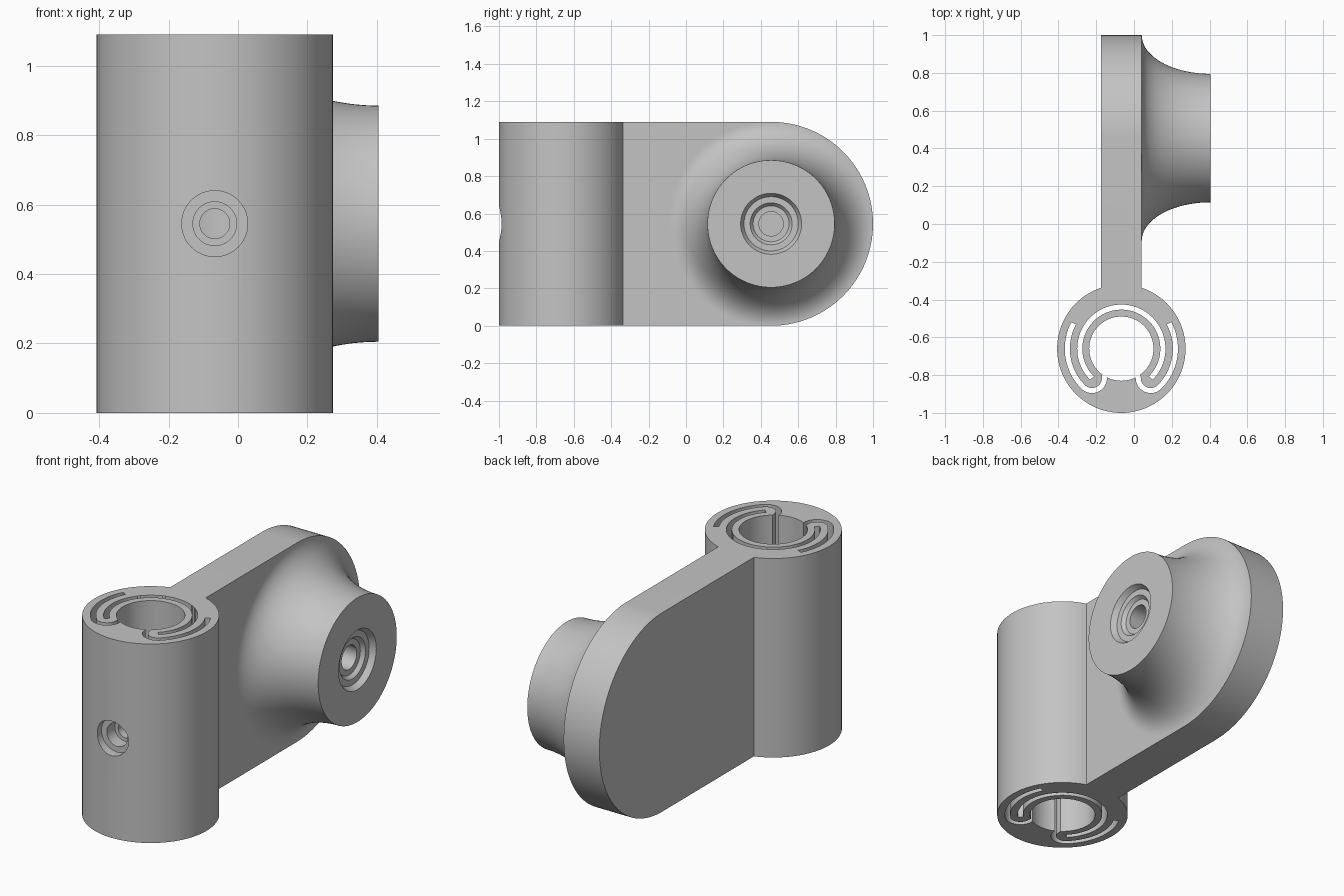
import bpy, bmesh, math
from mathutils import Matrix, Vector

if "Cube" in bpy.data.objects:
    bpy.data.objects.remove(bpy.data.objects["Cube"])

HUB = Vector((-0.067, -0.66))     # hub axis
HEIGHT = 1.09
MID = HEIGHT / 2
BOSS_Y = 0.455                    # boss axis
ARM_BACK, ARM_FACE, BOSS_END = -0.175, 0.041, 0.405

grey = bpy.data.materials.new("plain grey")
grey.use_nodes = True
grey.diffuse_color = (0.55, 0.55, 0.55, 1)
grey.node_tree.nodes["Principled BSDF"].inputs["Base Color"].default_value = grey.diffuse_color


def finish(name, bm):
    bmesh.ops.recalc_face_normals(bm, faces=bm.faces)
    mesh = bpy.data.meshes.new(name)
    bm.to_mesh(mesh)
    bm.free()
    mesh.materials.append(grey)
    obj = bpy.data.objects.new(name, mesh)
    bpy.context.collection.objects.link(obj)
    return obj


def prism(name, points, move):
    """Extrude a closed outline of 3D points along a vector."""
    bm = bmesh.new()
    face = bm.faces.new([bm.verts.new(p) for p in points])
    new = bmesh.ops.extrude_face_region(bm, geom=[face])["geom"]
    bmesh.ops.translate(bm, vec=move, verts=[v for v in new if isinstance(v, bmesh.types.BMVert)])
    return finish(name, bm)


def lathe(name, profile, matrix, steps=96):
    """Revolve (height, radius) pairs around z, then place the result."""
    bm = bmesh.new()
    verts = [bm.verts.new((r, 0, h)) for h, r in profile]
    edges = [bm.edges.new(pair) for pair in zip(verts, verts[1:])]
    bmesh.ops.spin(bm, geom=verts + edges, cent=(0, 0, 0), axis=(0, 0, 1),
                   angle=math.tau, steps=steps, use_merge=True)
    bmesh.ops.remove_doubles(bm, verts=bm.verts, dist=0.00001)
    bm.transform(matrix)
    return finish(name, bm)


def combine(target, other, operation):
    mod = target.modifiers.new(operation.title(), "BOOLEAN")
    mod.operation, mod.object, mod.solver = operation, other, "EXACT"
    bpy.context.view_layer.objects.active = target
    bpy.ops.object.modifier_apply(modifier=mod.name)
    bpy.data.objects.remove(other)


def smooth(obj):
    bpy.ops.object.select_all(action="DESELECT")
    obj.select_set(True)
    bpy.context.view_layer.objects.active = obj
    bpy.ops.object.shade_smooth_by_angle(angle=math.radians(30))


def arc(centre, radius, start, end, steps):
    return [centre + radius * Vector((math.cos(a), math.sin(a)))
            for a in (math.radians(start + (end - start) * i / steps) for i in range(steps + 1))]


def slot(path, width=0.027):
    """Upright cutter that follows a flat path."""
    left, right = [], []
    for i, p in enumerate(path):
        along = (path[min(i + 1, len(path) - 1)] - path[max(i - 1, 0)]).normalized()
        side = Vector((-along.y, along.x)) * width / 2
        left.append(p + side)
        right.append(p - side)
    outline = [(p.x, p.y, -0.1) for p in left + right[::-1]]
    return prism("slot_cutter", outline, (0, 0, HEIGHT + 0.2))


# Round hub and flat arm with a rounded end
place_hub = Matrix.Translation((HUB.x, HUB.y, 0))
body = lathe("hub_and_arm", [(0, 0), (0, 0.34), (HEIGHT, 0.34), (HEIGHT, 0)], place_hub, 128)
end = arc(Vector((BOSS_Y, MID)), MID, -90, 90, 64)
outline = [Vector((-0.36, 0))] + end + [Vector((-0.36, HEIGHT))]
arm = prism("arm", [(ARM_BACK, p.x, p.y) for p in outline], (ARM_FACE - ARM_BACK, 0, 0))
combine(body, arm, "UNION")

# Main bore
bore = lathe("bore_cutter", [(-0.1, 0), (-0.1, 0.17), (1.2, 0.17), (1.2, 0)], place_hub)
combine(body, bore, "DIFFERENCE")

# Spring slots: one long inner arc, and two outer arcs hooking into the bore
INNER, OUTER = 0.22, 0.286
combine(body, slot(arc(HUB, INNER, -45, 225, 96)), "DIFFERENCE")
tip = HUB + INNER * Vector((math.cos(math.radians(225)), math.sin(math.radians(225))))
hook = arc(HUB, OUTER, 152, 225, 32) + arc(tip, OUTER - INNER, 225, 360, 20)[1:]
hook.append(hook[-1] + Vector((0.008, 0.06)))
for flip in (1, -1):
    path = [Vector((HUB.x + flip * (p.x - HUB.x), p.y)) for p in hook]
    combine(body, slot(path), "DIFFERENCE")

# Stepped screw hole through the front of the hub
steps = [(-0.1, 0), (-0.1, 0.095), (0.05, 0.095), (0.05, 0.063),
         (0.12, 0.063), (0.12, 0.043), (0.25, 0.043), (0.25, 0)]
place_hole = Matrix.Translation((HUB.x, -1, MID)) @ Matrix.Rotation(-math.pi / 2, 4, "X")
combine(body, lathe("screw_hole_cutter", steps, place_hole, 48), "DIFFERENCE")
smooth(body)

# Flared boss with a stepped blind hole in its end
flare = []
for i in range(1, 33):
    a = math.pi / 2 * i / 32
    flare.append((BOSS_END - (BOSS_END - ARM_FACE) * math.cos(a), MID - 0.205 * math.sin(a)))
hole = [(BOSS_END, 0.163), (0.375, 0.145), (0.375, 0.112), (0.355, 0.096),
        (0.355, 0.065), (0.12, 0.065), (0.12, 0)]
profile = [(0.02, 0), (0.02, 0.53), (ARM_FACE, MID - 0.001)] + flare + hole
place_boss = Matrix.Translation((0, BOSS_Y, MID)) @ Matrix.Rotation(math.pi / 2, 4, "Y")
smooth(lathe("flared_boss", profile, place_boss, 128))
